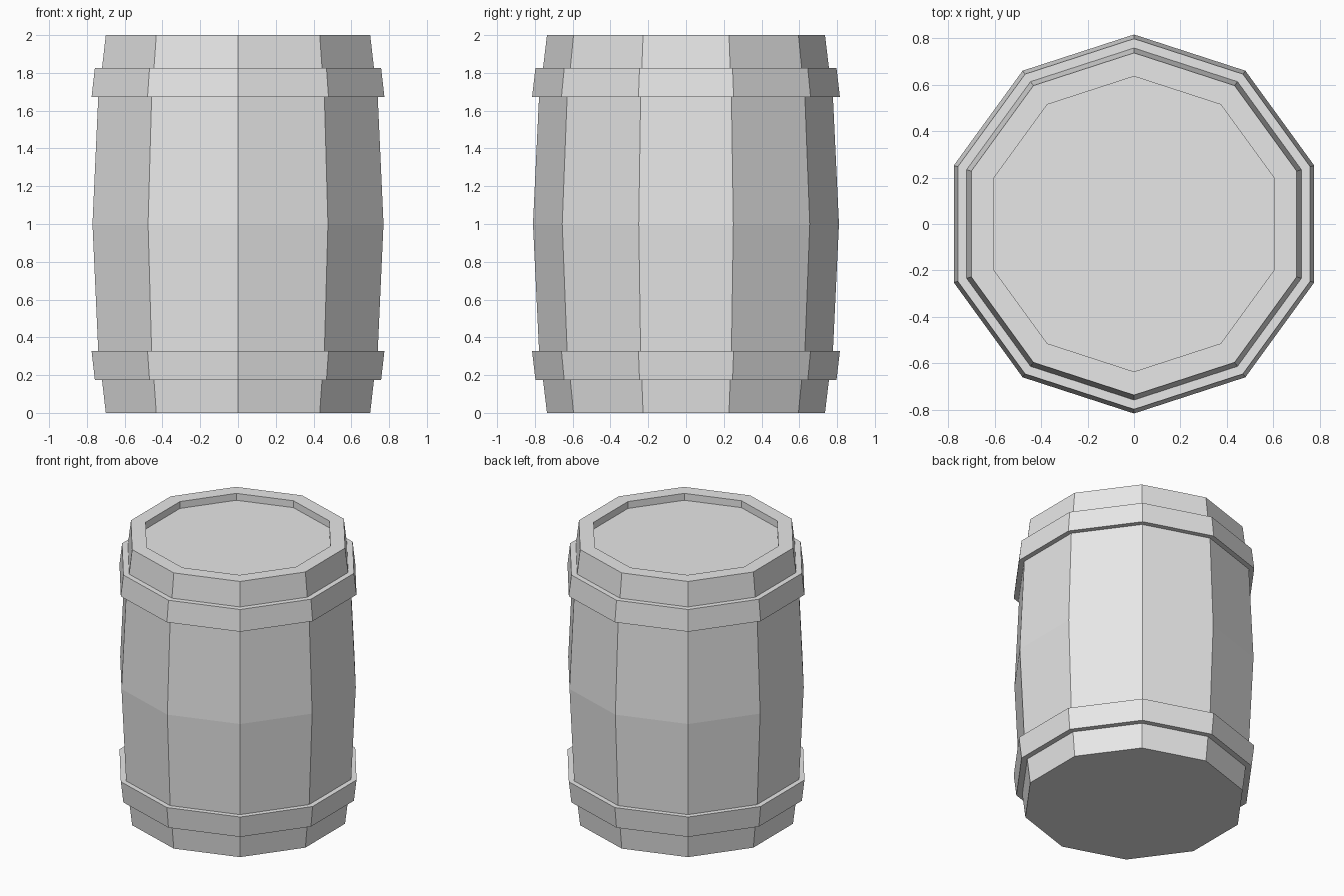
import bpy, bmesh, math

if "Cube" in bpy.data.objects:
    bpy.data.objects.remove(bpy.data.objects["Cube"])

SIDES = 10
wood = bpy.data.materials.new("plain_grey")
wood.diffuse_color = (0.8, 0.8, 0.8, 1)
wood.use_nodes = True
wood.node_tree.nodes["Principled BSDF"].inputs["Base Color"].default_value = wood.diffuse_color


def lathe(name, profile, cap_bottom=False, cap_top=False):
    """Revolve (radius, z) points into a flat-faced ten-sided shell."""
    bm = bmesh.new()
    rings = []
    for r, z in profile:
        angles = [math.pi / 2 + 2 * math.pi * i / SIDES for i in range(SIDES)]
        rings.append([bm.verts.new((r * math.cos(a), r * math.sin(a), z)) for a in angles])
    for low, high in zip(rings, rings[1:]):
        for i in range(SIDES):
            j = (i + 1) % SIDES
            bm.faces.new((low[i], low[j], high[j], high[i]))
    if cap_bottom:
        bm.faces.new(rings[0][::-1])
    if cap_top:
        bm.faces.new(rings[-1])
    mesh = bpy.data.meshes.new(name)
    bm.to_mesh(mesh)
    bm.free()
    mesh.materials.append(wood)
    obj = bpy.data.objects.new(name, mesh)
    bpy.context.collection.objects.link(obj)
    return obj


# Barrel wall between the hoops, widest in the middle
lathe("staves", [(0.778, 0.328), (0.81, 1.0), (0.778, 1.672)])

# Hoops standing proud of the wall, tapering towards the barrel ends
lathe("lower_hoop", [(0.757, 0.175), (0.797, 0.175), (0.815, 0.328), (0.778, 0.328)])
lathe("upper_hoop", [(0.778, 1.672), (0.815, 1.672), (0.797, 1.825), (0.757, 1.825)])

# Closed foot of the barrel
lathe("barrel_base", [(0.736, 0), (0.757, 0.175)], cap_bottom=True)

# Top rim with the sunken lid
lathe("rim_and_lid", [(0.757, 1.825), (0.736, 2.0), (0.635, 2.0), (0.635, 1.95)], cap_top=True)
